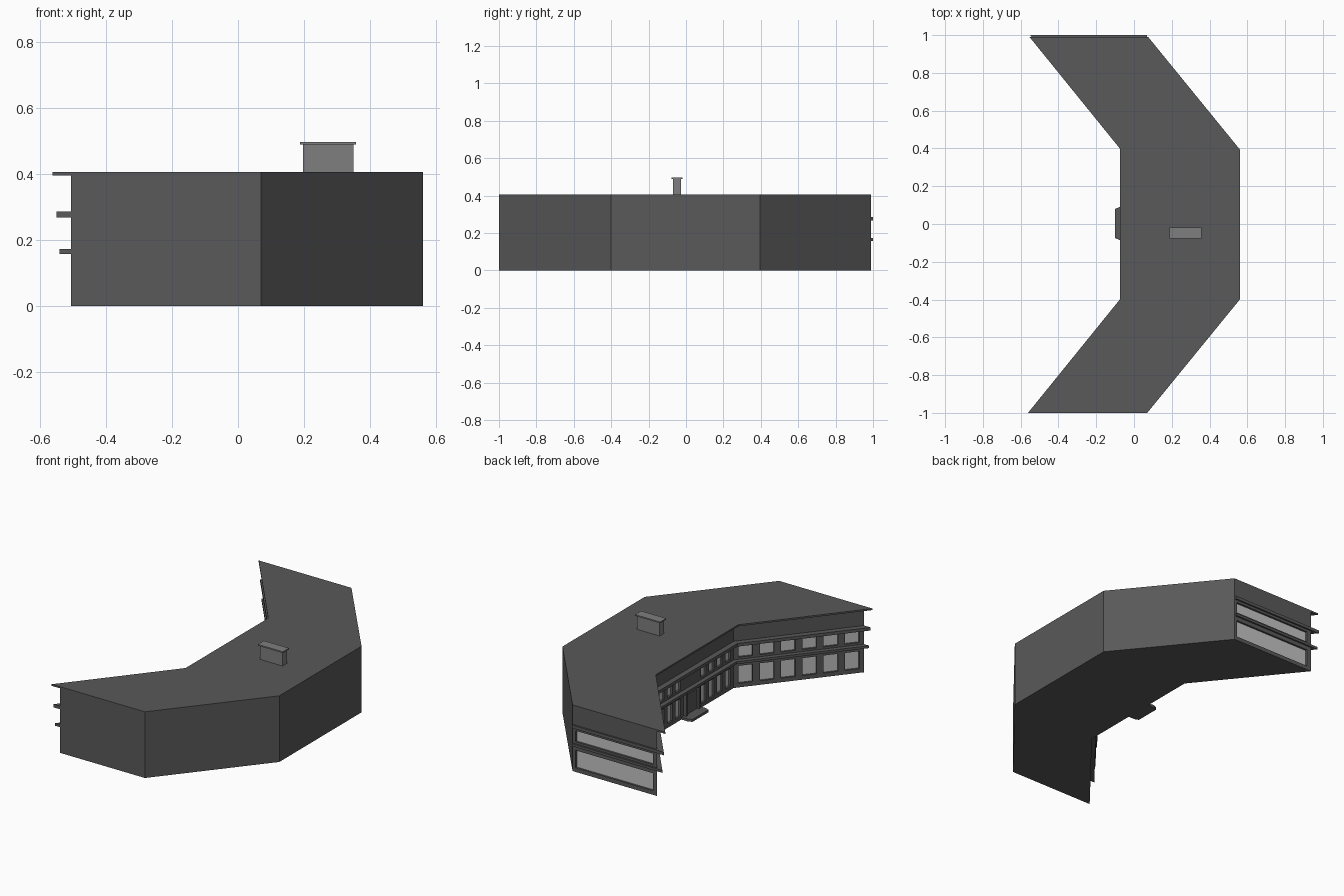
import bpy, bmesh
from mathutils import Vector

if "Cube" in bpy.data.objects:
    bpy.data.objects.remove(bpy.data.objects["Cube"])


def material(name, v):
    m = bpy.data.materials.new(name)
    m.diffuse_color = (v, v, v, 1)
    m.use_nodes = True
    m.node_tree.nodes["Principled BSDF"].inputs["Base Color"].default_value = m.diffuse_color
    return m


WALL = material("dark grey", 0.10)
GLASS = material("light grey glass", 0.55)
CHIMNEY = material("mid grey", 0.21)
SLOPE = 0.81            # sideways run of the wings per unit of y
FRONT, BACK = -1.0, 0.99
OUTER = [(0.075, BACK), (0.56, 0.395), (0.56, -0.4), (0.07, FRONT)]


def inner_line(d, y0=FRONT, y1=BACK):
    """Courtyard wall line, moved outwards by d, listed front to back."""
    x, y = -0.032 - d, 0.415 - 0.356 * d
    return [(x - (-y - y0) * SLOPE, y0), (x, -y), (x, y), (x - (y1 - y) * SLOPE, y1)]


def finish(name, bm, mats):
    bmesh.ops.remove_doubles(bm, verts=bm.verts, dist=1e-5)
    bmesh.ops.recalc_face_normals(bm, faces=bm.faces)
    me = bpy.data.meshes.new(name)
    bm.to_mesh(me)
    bm.free()
    for m in mats:
        me.materials.append(m)
    ob = bpy.data.objects.new(name, me)
    bpy.context.collection.objects.link(ob)
    return ob


def prism(name, outline, z0, z1, mat):
    bm = bmesh.new()
    face = bm.faces.new([bm.verts.new((x, y, z0)) for x, y in outline])
    top = bmesh.ops.extrude_face_region(bm, geom=[face], use_keep_orig=True)["geom"]
    bmesh.ops.translate(bm, vec=(0, 0, z1 - z0),
                        verts=[v for v in top if isinstance(v, bmesh.types.BMVert)])
    return finish(name, bm, [mat])


def box(name, x0, x1, y0, y1, z0, z1, mat):
    return prism(name, [(x0, y0), (x1, y0), (x1, y1), (x0, y1)], z0, z1, mat)


def quad(bm, pts, mi=0):
    bm.faces.new([bm.verts.new(p) for p in pts]).material_index = mi


ZS = [0, 0.025, 0.132, 0.185, 0.252, 0.397]


def wall(bm, p, q, openings, depth=0.012):
    """Wall from p to q; openings are (start, end) fractions, in two storeys."""
    p, q = Vector((*p, 0)), Vector((*q, 0))
    us = [0] + [u for o in openings for u in o] + [1]
    d = (q - p).normalized()
    inward = Vector((d.y, -d.x, 0)) * depth
    for i in range(len(us) - 1):
        for j in range(len(ZS) - 1):
            a, b = p.lerp(q, us[i]), p.lerp(q, us[i + 1])
            lo, hi = Vector((0, 0, ZS[j])), Vector((0, 0, ZS[j + 1]))
            c = [a + lo, b + lo, b + hi, a + hi]
            if i % 2 and j % 2:
                r = [v + inward for v in c]
                quad(bm, r, 1)
                for k in range(4):
                    n = (k + 1) % 4
                    quad(bm, [c[k], c[n], r[n], r[k]])
            else:
                quad(bm, c)


def row(n, start, end, fill):
    step = (end - start) / n
    return [(start + step * (k + 0.5 - fill / 2), start + step * (k + 0.5 + fill / 2))
            for k in range(n)]


# Building body: window walls on the courtyard side and back end, plain elsewhere
bm = bmesh.new()
line = inner_line(0)
six = row(6, 0.01, 0.99, 0.67)
wall(bm, line[0], line[1], six)
wall(bm, line[1], line[2], row(4, 0.02, 0.40, 0.6) + row(4, 0.60, 0.98, 0.6))
wall(bm, line[2], line[3], six)
wall(bm, line[3], OUTER[0], [(0.05, 0.965)])
for p, q in zip(OUTER, OUTER[1:] + [line[0]]):
    wall(bm, p, q, [])
for z in (0, ZS[-1]):
    ring = [(*v, z) for v in line + OUTER]
    for k in range(3):
        quad(bm, [ring[k], ring[k + 1], ring[6 - k], ring[7 - k]])
finish("building_body", bm, [WALL, GLASS])

# Flat roof slab overhanging the courtyard
prism("roof", inner_line(0.043) + OUTER, 0.395, 0.405, WALL)

# Ledges wrapping the courtyard walls and the back end
for name, d, z0, z1 in (("lower_ledge", 0.027, 0.157, 0.172),
                        ("upper_ledge", 0.034, 0.267, 0.286)):
    inside = inner_line(-0.003, FRONT, BACK - 0.003)
    prism(name, inner_line(d, FRONT, 1.0) + [(0.07, 1.0), (0.07, BACK - 0.003)]
          + inside[::-1], z0, z1, WALL)

# Entrance step, door surround and door
prism("entrance_step", [(-0.03, -0.085), (-0.075, -0.085), (-0.1, -0.075),
                        (-0.1, 0.08), (-0.075, 0.09), (-0.03, 0.09)], 0, 0.015, WALL)
for side in (-1, 1):
    y = 0.06 * side
    box("door_post", -0.05, -0.03, y - 0.008, y + 0.008, 0.015, 0.157, WALL)
box("door", -0.038, -0.03, -0.05, 0.05, 0.015, 0.135, WALL)

# Chimney with cap
box("chimney", 0.197, 0.35, -0.07, -0.027, 0.40, 0.49, CHIMNEY)
box("chimney_cap", 0.188, 0.358, -0.077, -0.018, 0.489, 0.497, CHIMNEY)
